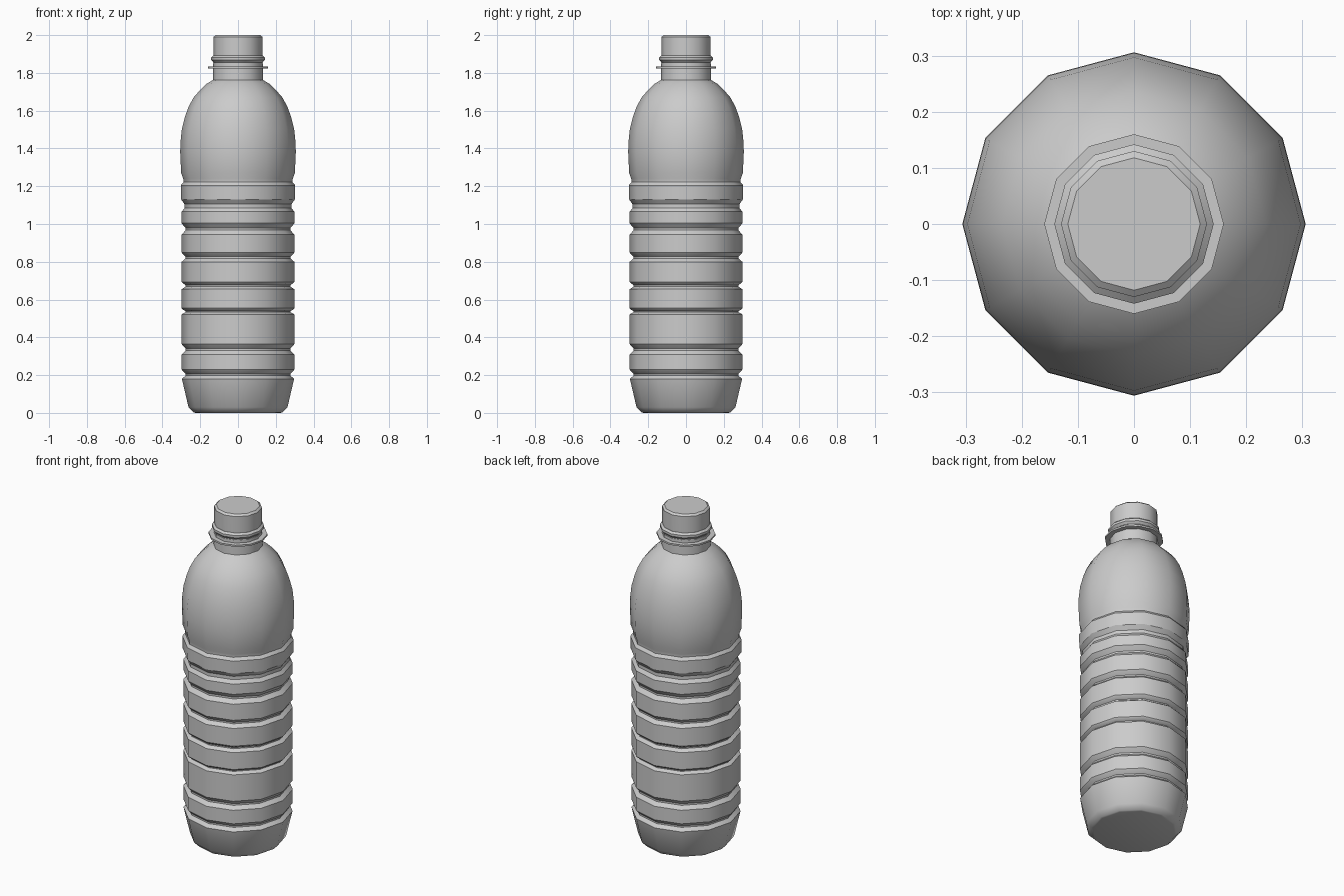
import bpy, bmesh
from math import cos, sin, pi, radians

if "Cube" in bpy.data.objects:
    bpy.data.objects.remove(bpy.data.objects["Cube"])

SIDES = 12


def lathe(name, profile):
    """Revolve (radius, z) points into a closed 12-sided solid."""
    bm = bmesh.new()
    rings = [[bm.verts.new((r * cos(2 * pi * i / SIDES), r * sin(2 * pi * i / SIDES), z))
              for i in range(SIDES)] for r, z in profile]
    for a, b in zip(rings, rings[1:]):
        for i in range(SIDES):
            j = (i + 1) % SIDES
            bm.faces.new((a[i], a[j], b[j], b[i]))
    bm.faces.new(rings[0][::-1])
    bm.faces.new(rings[-1])
    mesh = bpy.data.meshes.new(name)
    bm.to_mesh(mesh)
    bm.free()
    obj = bpy.data.objects.new(name, mesh)
    bpy.context.collection.objects.link(obj)
    bpy.ops.object.select_all(action='DESELECT')
    obj.select_set(True)
    bpy.context.view_layer.objects.active = obj
    bpy.ops.object.shade_smooth_by_angle(angle=radians(32))
    return obj


# Bottle body: tapered foot, ribbed wall, rounded shoulder, neck
profile = [(0.225, 0.0), (0.235, 0.003), (0.262, 0.03), (0.297, 0.18)]
bands = [(0.225, 0.31), (0.36, 0.522), (0.55, 0.655), (0.69, 0.80), (0.845, 0.945), (1.0, 1.065)]
for low, high in bands:
    bottom = profile[-1][1]
    gap = low - bottom
    profile += [(0.277, bottom + gap * 0.4), (0.277, bottom + gap * 0.6),
                (0.293, low - 0.003), (0.298, low + 0.004), (0.298, high)]
profile += [(0.283, 1.085), (0.283, 1.105), (0.301, 1.13), (0.303, 1.205),
            (0.289, 1.222), (0.29, 1.24), (0.301, 1.27), (0.306, 1.38), (0.305, 1.43),
            (0.297, 1.505), (0.28, 1.57), (0.262, 1.62), (0.235, 1.67),
            (0.20, 1.71), (0.165, 1.743), (0.133, 1.762), (0.131, 1.85)]
lathe("bottle_body", profile)

# Flat support ring around the neck
lathe("neck_ring", [(0.16, 1.823), (0.16, 1.833)])

# Tamper band under the cap
lathe("tamper_band", [(0.13, 1.855), (0.142, 1.868), (0.142, 1.882), (0.13, 1.892)])

# Screw cap
lathe("cap", [(0.129, 1.845), (0.13, 1.99), (0.118, 2.0)])
